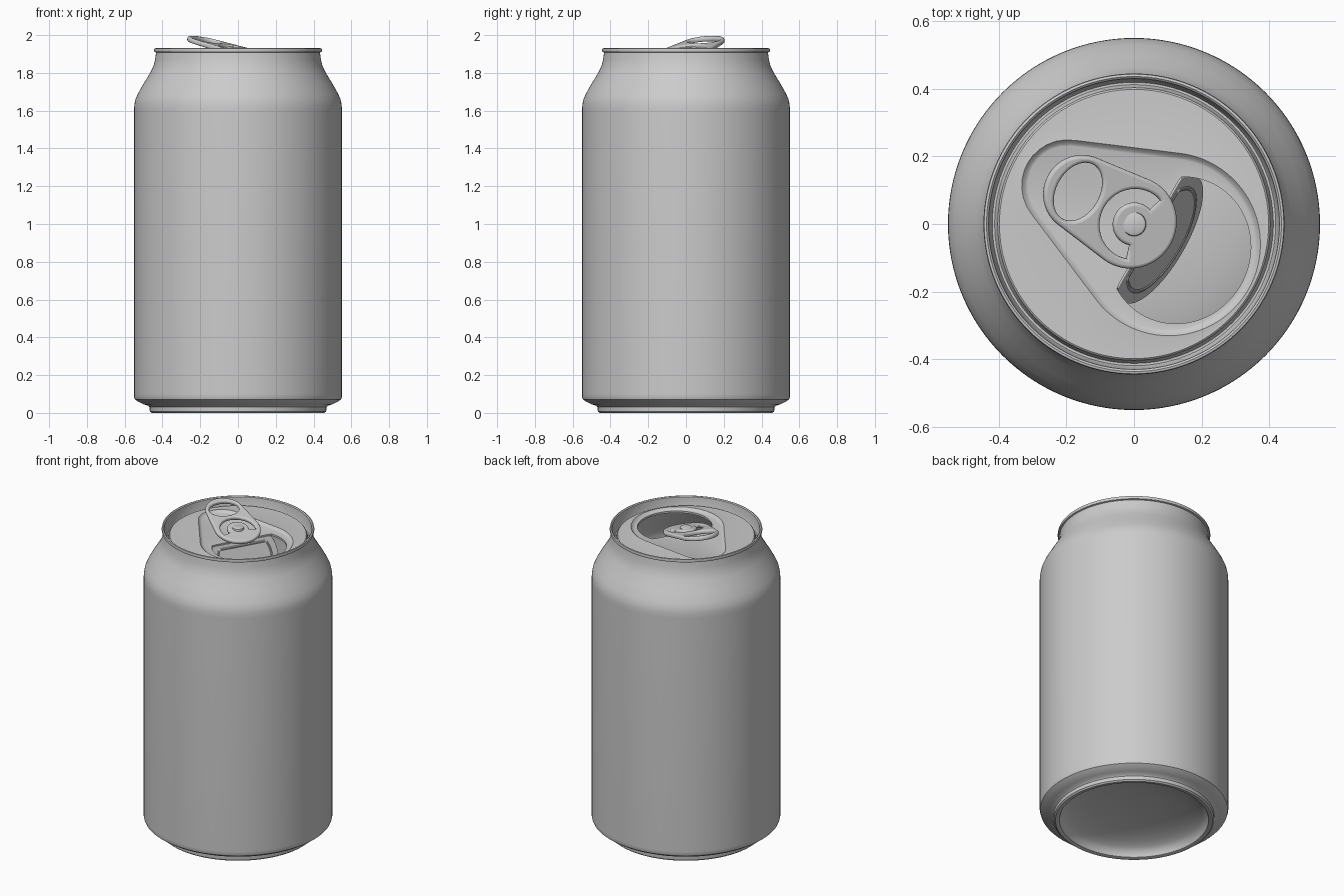
import bpy, bmesh, math
from math import cos, sin, pi, radians

if "Cube" in bpy.data.objects:
    bpy.data.objects.remove(bpy.data.objects["Cube"])

TURN = radians(-30)      # tab and mouth axis, seen from above
PANEL, DISH = 1.885, 1.872
N = 128


def finish(name, mesh, loc=(0, 0, 0), rot=(0, 0, 0), angle=35):
    ob = bpy.data.objects.new(name, mesh)
    bpy.context.collection.objects.link(ob)
    ob.location, ob.rotation_euler = loc, rot
    mesh.shade_smooth()
    mesh.set_sharp_from_angle(angle=radians(angle))
    return ob


def bridge_loops(name, loops, **kw):
    """Skin a list of equal-length closed point loops."""
    bm = bmesh.new()
    rings = [[bm.verts.new(p) for p in lp] for lp in loops]
    for a, b in zip(rings, rings[1:]):
        for i in range(len(a)):
            j = (i + 1) % len(a)
            bm.faces.new((a[i], a[j], b[j], b[i]))
    bmesh.ops.remove_doubles(bm, verts=bm.verts, dist=1e-5)
    bmesh.ops.recalc_face_normals(bm, faces=bm.faces)
    mesh = bpy.data.meshes.new(name)
    bm.to_mesh(mesh)
    bm.free()
    return finish(name, mesh, **kw)


def lathe(name, profile, **kw):
    return bridge_loops(name, [[(r * cos(2 * pi * i / N), r * sin(2 * pi * i / N), z)
                                for i in range(N)] for r, z in profile], **kw)


def curve_mesh(name, outlines, thick=0.0, bevel=0.005, flat=True, **kw):
    """Flat plate with holes and rounded edges, or a round wire."""
    cu = bpy.data.curves.new(name, 'CURVE')
    cu.dimensions = '2D' if flat else '3D'
    cu.fill_mode = 'BOTH' if flat else 'FULL'
    cu.bevel_depth, cu.bevel_resolution = bevel, 3
    if flat:
        cu.extrude, cu.offset = thick / 2 - bevel, -bevel
    for pts in outlines:
        s = cu.splines.new('POLY')
        s.points.add(len(pts) - 1)
        for p, (x, y) in zip(s.points, pts):
            p.co = (x, y, 0, 1)
        s.use_cyclic_u = True
    tmp = bpy.data.objects.new(name + "_curve", cu)
    bpy.context.collection.objects.link(tmp)
    dg = bpy.context.evaluated_depsgraph_get()
    mesh = bpy.data.meshes.new_from_object(tmp.evaluated_get(dg))
    bpy.data.objects.remove(tmp)
    return finish(name, mesh, **kw)


def ray_outline(inside, cx, n=N):
    """Outline of a star-shaped region, found along rays from (cx, 0)."""
    pts = []
    for i in range(n):
        a = 2 * pi * i / n
        lo, hi = 0.0, 1.0
        for _ in range(22):
            m = (lo + hi) / 2
            if inside(cx + m * cos(a), m * sin(a)):
                lo = m
            else:
                hi = m
        pts.append((cx + lo * cos(a), lo * sin(a)))
    return pts


def hull(x1, r1, x2, r2, grow=0.0):
    """Teardrop: two circles on the x axis joined by tangents."""
    steps = [k / 40 for k in range(41)]
    return lambda x, y: any(math.hypot(x - x1 - t * (x2 - x1), y)
                            < r1 + t * (r2 - r1) + grow for t in steps)


def ellipse(cx, a, b, n=64):
    return [(cx + a * cos(2 * pi * i / n), b * sin(2 * pi * i / n)) for i in range(n)]


# Can body: domed base, wall, shoulder, rim and countersink groove
dome = [(0.43 * sin(t * pi / 16), 0.015 + 0.095 * cos(t * pi / 16)) for t in range(9)]
lathe("can_body", dome + [
    (0.435, 0.004), (0.445, 0), (0.458, 0), (0.467, 0.008), (0.468, 0.03), (0.475, 0.038),
    (0.50, 0.045), (0.53, 0.06), (0.546, 0.072), (0.55, 0.085), (0.55, 0.10), (0.55, 1.60),
    (0.549, 1.63), (0.543, 1.66), (0.53, 1.69), (0.50, 1.743), (0.465, 1.80), (0.448, 1.835),
    (0.439, 1.87), (0.434, 1.908), (0.443, 1.911), (0.445, 1.92), (0.443, 1.929),
    (0.436, 1.931), (0.43, 1.926), (0.424, 1.86), (0.419, 1.849), (0.412, 1.849),
    (0.407, 1.86), (0.403, 1.88), (0.397, PANEL)])

# Lid panel: dished teardrop around the open mouth
MX, HINGE = 0.155, 0.05


def mouth_inside(x, y):
    return x > HINGE and ((x - MX) / 0.208) ** 2 + (y / 0.22) ** 2 < 1


mouth = ray_outline(mouth_inside, MX)
loops = [[(x, y, DISH - 0.012) for x, y in mouth], [(x, y, DISH) for x, y in mouth]]
for grow, z in ((-0.018, DISH), (-0.01, DISH + 0.002), (0.0, DISH + 0.008),
                (0.008, PANEL + 0.001), (0.016, PANEL)):
    if grow > -0.02:
        tear = ray_outline(hull(-0.227, 0.13, 0.119, 0.265, grow * 0.7), MX)
        loops.append([(x, y, z) for x, y in tear])
edge = ray_outline(lambda x, y: math.hypot(x, y) < 0.398, MX)
loops.append([(x, y, PANEL) for x, y in edge])
bridge_loops("lid_panel", loops, rot=(0, 0, TURN))

# Mouth flap, pushed down into the can, with a raised bead
hinge_at = (HINGE * cos(TURN), HINGE * sin(TURN), DISH - 0.008)
flap_rot = (0, radians(69), TURN)
flap = [(x - HINGE, y * 0.98) for x, y in mouth]
curve_mesh("mouth_flap", [flap], thick=0.01, bevel=0.003, loc=hinge_at, rot=flap_rot)
bead = [(0.13 + (x - 0.13) * 0.8, y * 0.8) for x, y in flap]
curve_mesh("flap_bead", [bead], bevel=0.008, flat=False, loc=hinge_at, rot=flap_rot)

# Pull tab: tilted plate with finger hole and C-shaped slot
tab = ray_outline(hull(-0.01, 0.137, -0.185, 0.115), -0.08, 96)
finger = ellipse(-0.197, 0.066, 0.092)
arc = [radians(180 - 108 + 216 * i / 32) for i in range(33)]
slot = [(0.105 * cos(a), 0.105 * sin(a)) for a in arc]
slot += [(0.064 * cos(a), 0.064 * sin(a)) for a in reversed(arc)]
curve_mesh("pull_tab", [tab, finger, slot], thick=0.026, bevel=0.010,
           loc=(0, 0, 1.915), rot=(0, radians(13.7), TURN), angle=50)

# Rivet holding the tab
lathe("rivet", [(0, 1.936), (0.028, 1.936), (0.034, 1.933), (0.036, 1.926),
                (0.036, 1.895), (0.05, 1.88), (0.065, DISH)])
